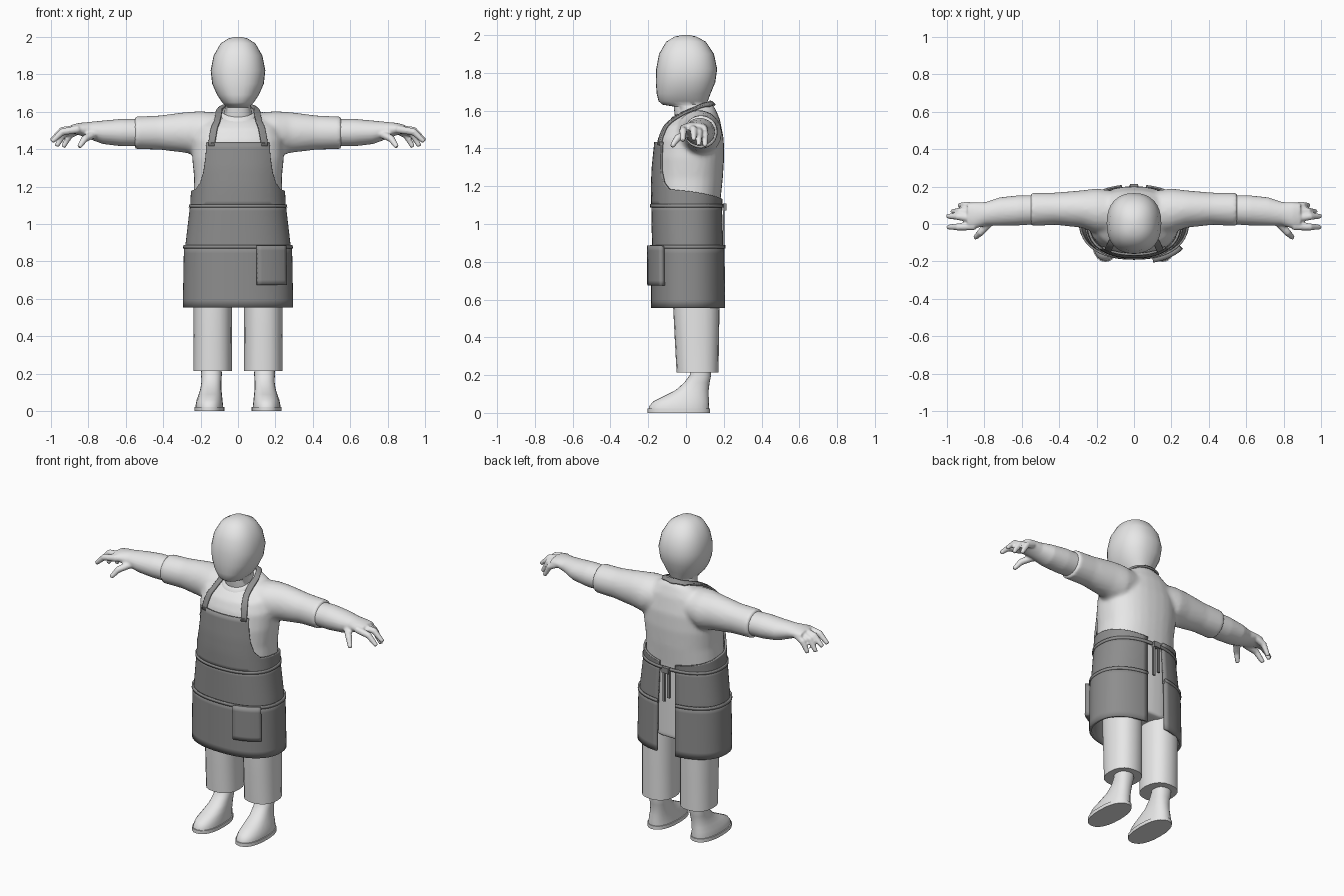
import bpy, bmesh
from math import sin, cos, pi
from mathutils import Vector

if "Cube" in bpy.data.objects:
    bpy.data.objects.remove(bpy.data.objects["Cube"], do_unlink=True)


def material(name, v):
    m = bpy.data.materials.new(name)
    m.use_nodes = True
    m.diffuse_color = (v, v, v, 1)
    m.node_tree.nodes["Principled BSDF"].inputs["Base Color"].default_value = (v, v, v, 1)
    return m


LIGHT = material("light grey", 0.8)
DARK = material("dark grey", 0.27)
POWER = 2 / 2.3  # squarish oval cross-sections


def spow(v, p):
    return abs(v) ** p * (1 if v >= 0 else -1)


def oval(z, rx, y0, y1, tilt=0, a=0.0, cx=0):
    """Point on a horizontal oval; angle 0 is the front."""
    cy, ry = (y0 + y1) / 2, (y1 - y0) / 2
    dy = -ry * spow(cos(a), POWER)
    return Vector((cx + rx * spow(sin(a), POWER), cy + dy, z + tilt * dy))


def ring_z(row, cx=0, seg=32):
    row = tuple(row) + (0,) * (5 - len(row))
    return [oval(*row, 2 * pi * i / seg, cx) for i in range(seg)]


def ring_x(row, side=1, seg=24):
    x, y0, y1, z0, z1 = row
    return [Vector((side * x, (y0 + y1) / 2 + (y1 - y0) / 2 * cos(2 * pi * i / seg),
                    (z0 + z1) / 2 + (z1 - z0) / 2 * sin(2 * pi * i / seg))) for i in range(seg)]


def tube_rings(points, radii, seg=10):
    rings, pts = [], [Vector(p) for p in points]
    for i, p in enumerate(pts):
        t = (pts[min(i + 1, len(pts) - 1)] - pts[max(i - 1, 0)]).normalized()
        u = t.cross(Vector((0, 0, 1))).normalized()
        v = t.cross(u)
        rings.append([p + radii[i] * (u * cos(2 * pi * k / seg) + v * sin(2 * pi * k / seg))
                      for k in range(seg)])
    return rings


def loft(bm, rings, closed=True):
    vs = [[bm.verts.new(p) for p in r] for r in rings]
    n = len(vs[0])
    for a, b in zip(vs, vs[1:]):
        for i in range(n if closed else n - 1):
            j = (i + 1) % n
            bm.faces.new((a[i], a[j], b[j], b[i]))
    if closed:
        bm.faces.new(vs[0])
        bm.faces.new(vs[-1])


def finish(name, bm, mat, mirror=False, voxel=0, angle=0.7):
    bmesh.ops.recalc_face_normals(bm, faces=bm.faces)
    me = bpy.data.meshes.new(name)
    bm.to_mesh(me)
    bm.free()
    me.materials.append(mat)
    for p in me.polygons:
        p.use_smooth = True
    me.set_sharp_from_angle(angle=angle)
    ob = bpy.data.objects.new(name, me)
    bpy.context.collection.objects.link(ob)
    if voxel:
        r = ob.modifiers.new("blend", "REMESH")
        r.mode, r.voxel_size, r.use_smooth_shade = "VOXEL", voxel, True
        s = ob.modifiers.new("soften", "SMOOTH")
        s.factor, s.iterations = 0.5, 4
    if mirror:
        ob.modifiers.new("mirror", "MIRROR")
    return ob


def at_height(table, z):
    """Interpolate an oval row from a table sorted by falling height."""
    z = min(max(z, table[-1][0]), table[0][0])
    for a, b in zip(table, table[1:]):
        if a[0] >= z >= b[0]:
            t = (a[0] - z) / (a[0] - b[0])
            return [p + (q - p) * t for p, q in zip(a, b)]


def cloth(name, table, angles, top, bottom, grow=0.0, thick=0.012, rows=8):
    """Sheet wrapped round the body; top may vary with the angle."""
    bm = bmesh.new()
    rings = []
    for k in range(rows + 1):
        ring = []
        for a in angles:
            z = bottom + (top(a) - bottom) * k / rows
            _, rx, y0, y1 = at_height(table, z)
            ring.append(oval(z, rx + grow, y0 - grow, y1 + grow, 0, a))
        rings.append(ring)
    loft(bm, rings, closed=False)
    ob = finish(name, bm, DARK)
    m = ob.modifiers.new("thickness", "SOLIDIFY")
    m.thickness, m.offset = thick, -1
    return ob


def span(a, b, n):
    return [a + (b - a) * i / n for i in range(n + 1)]


# Head and neck
bm = bmesh.new()
loft(bm, [ring_z(r) for r in [
    (2.0, .015, -.02, .02), (1.992, .05, -.06, .055), (1.965, .093, -.105, .105),
    (1.90, .13, -.143, .148), (1.82, .146, -.158, .165), (1.75, .138, -.16, .155),
    (1.69, .112, -.155, .13), (1.65, .085, -.145, .115), (1.632, .068, -.125, .108),
    (1.622, .07, -.065, .108), (1.58, .078, -.06, .115), (1.53, .085, -.05, .12)]])
h = finish("head", bm, LIGHT, angle=1.2)

# Shirt: torso blended with both sleeves
bm = bmesh.new()
loft(bm, [ring_z(r) for r in [
    (1.60, .09, -.07, .13, .42), (1.575, .15, -.095, .155, .3), (1.53, .215, -.125, .18, .15),
    (1.45, .245, -.15, .2), (1.35, .245, -.165, .202), (1.24, .234, -.17, .195),
    (1.10, .24, -.17, .18), (.9, .24, -.165, .18), (.64, .225, -.12, .175)]])
for s in (1, -1):
    loft(bm, [ring_x(r, s) for r in [
        (.05, -.06, .17, 1.4, 1.59), (.2, -.05, .19, 1.36, 1.603), (.28, -.02, .18, 1.38, 1.598),
        (.42, -.005, .168, 1.397, 1.58), (.553, -.012, .168, 1.4, 1.574)]])
shirt = finish("shirt", bm, LIGHT, voxel=.013)

# Forearms and hands
bm = bmesh.new()
loft(bm, [ring_x(r) for r in [
    (.5, 0, .155, 1.415, 1.56), (.62, -.008, .153, 1.415, 1.562), (.72, -.01, .142, 1.427, 1.553),
    (.79, -.008, .118, 1.452, 1.546), (.85, -.025, .115, 1.475, 1.54), (.89, -.02, .11, 1.485, 1.53)]])
for points in [
        [(.85, -.012, 1.507), (.94, -.016, 1.492), (.995, -.016, 1.44)],
        [(.85, .03, 1.51), (.94, .04, 1.5), (1.0, .042, 1.445)],
        [(.85, .065, 1.508), (.93, .068, 1.485), (.97, .068, 1.415)],
        [(.84, .093, 1.505), (.9, .1, 1.475), (.935, .1, 1.41)],
        [(.76, .02, 1.485), (.82, -.045, 1.455), (.85, -.075, 1.41)]]:
    loft(bm, tube_rings(points, (.022, .02, .013)))
finish("hands", bm, LIGHT, mirror=True, voxel=.007)

# Trouser legs
bm = bmesh.new()
loft(bm, [ring_z(r, .135, 20) for r in [
    (.85, .1, -.07, .178), (.6, .103, -.07, .178), (.4, .102, -.06, .175), (.215, .103, -.05, .172)]])
finish("trouser_legs", bm, LIGHT, mirror=True)

# Shoes with soles and ankles
bm = bmesh.new()
loft(bm, [ring_z(r, cx, 24) for cx, r in [
    (.142, (.26, .05, .025, .13)), (.142, (.2, .056, .02, .133)), (.142, (.16, .053, -.01, .125)),
    (.145, (.12, .056, -.055, .12)), (.148, (.09, .062, -.115, .12)), (.152, (.06, .069, -.175, .122)),
    (.153, (.035, .073, -.195, .123)), (.153, (.02, .074, -.198, .123))]])
finish("shoes", bm, LIGHT, mirror=True)
bm = bmesh.new()
loft(bm, [ring_z((z, .08, -.203, .128), .153, 24) for z in (0, .022)])
finish("soles", bm, LIGHT, mirror=True)

# Apron skirt: upper layer and lower panel, open at the back
SKIRT = [(1.1, .256, -.184, .193), (.88, .282, -.18, .2), (.555, .288, -.178, .203)]
wrap = span(-2.96, 2.96, 56)
cloth("apron_skirt", SKIRT, wrap, lambda a: 1.1, .86)
cloth("apron_lower_panel", SKIRT, wrap, lambda a: .885, .555, grow=.007, thick=.016)
cloth("apron_panel_hem", SKIRT, wrap, lambda a: .888, .87, grow=.011, thick=.01, rows=1)
cloth("apron_belt", SKIRT, span(-pi, pi, 60), lambda a: 1.105, 1.088, grow=.006, rows=1)

# Apron bib, its top edge falling away at the sides
BIB = [(1.435, .25, -.168, .208), (1.3, .251, -.182, .208), (1.2, .25, -.186, .203), (1.09, .256, -.184, .193)]
EDGE = [(0, 1.435), (.69, 1.435), (.715, 1.36), (.78, 1.28), (.9, 1.22),
        (1.1, 1.185), (1.57, 1.175), (2.3, 1.15), (2.96, 1.13)]


def bib_top(a):
    a = abs(a)
    for (a0, z0), (a1, z1) in zip(EDGE, EDGE[1:]):
        if a <= a1 + 1e-6:
            return z0 + (z1 - z0) * (a - a0) / (a1 - a0)
    return EDGE[-1][1]


half = [x for p, q in zip(EDGE, EDGE[1:]) for x in span(p[0], q[0], 5)[1:]]
cloth("apron_bib", BIB, [-a for a in reversed(half)] + [0] + half, bib_top, 1.095, rows=12)

# Neck strap hugging the shirt
inner = [(.132, -.17, 1.42), (.118, -.14, 1.5), (.102, -.1, 1.565), (.09, -.03, 1.6),
         (.085, .04, 1.63), (.06, .11, 1.652), (0, .132, 1.655)]
outer = [(.172, -.165, 1.42), (.155, -.13, 1.5), (.135, -.09, 1.56), (.122, -.02, 1.598),
         (.115, .05, 1.615), (.08, .13, 1.628), (0, .155, 1.63)]
bm = bmesh.new()
loft(bm, [[Vector(p).lerp(Vector(q), t) for t in (0, .5, 1)] for p, q in zip(inner, outer)], closed=False)
bmesh.ops.subdivide_edges(bm, edges=bm.edges[:], cuts=2, use_grid_fill=True)
strap = finish("neck_strap", bm, DARK, mirror=True)
w = strap.modifiers.new("hug", "SHRINKWRAP")
w.target, w.offset, w.wrap_mode = shirt, .009, "OUTSIDE_SURFACE"
t = strap.modifiers.new("thickness", "SOLIDIFY")
t.thickness, t.offset = .012, 0

# Shirt collar, tilted down at the front
bm = bmesh.new()
loft(bm, [ring_z(r) for r in [(1.585, .105, -.085, .14, .42), (1.606, .098, -.078, .135, .42),
                              (1.612, .085, -.065, .125, .42), (1.59, .08, -.06, .12, .42)]])
finish("collar", bm, LIGHT)

# Hip pocket
cloth("hip_pocket", SKIRT, span(.28, .92, 8), lambda a: .885, .675, grow=.034, thick=.034)

# Back ties and knot
bm = bmesh.new()


def block(centre, size):
    verts = bmesh.ops.create_cube(bm, size=1)["verts"]
    for v in verts:
        v.co = Vector([c + a * b for c, a, b in zip(centre, v.co, size)])


block((0, .203, 1.09), (.045, .022, .035))
for x, length in ((-.018, .17), (.016, .2)):
    block((x, .2, 1.085 - length / 2), (.016, .01, length))
finish("back_ties", bm, DARK)
